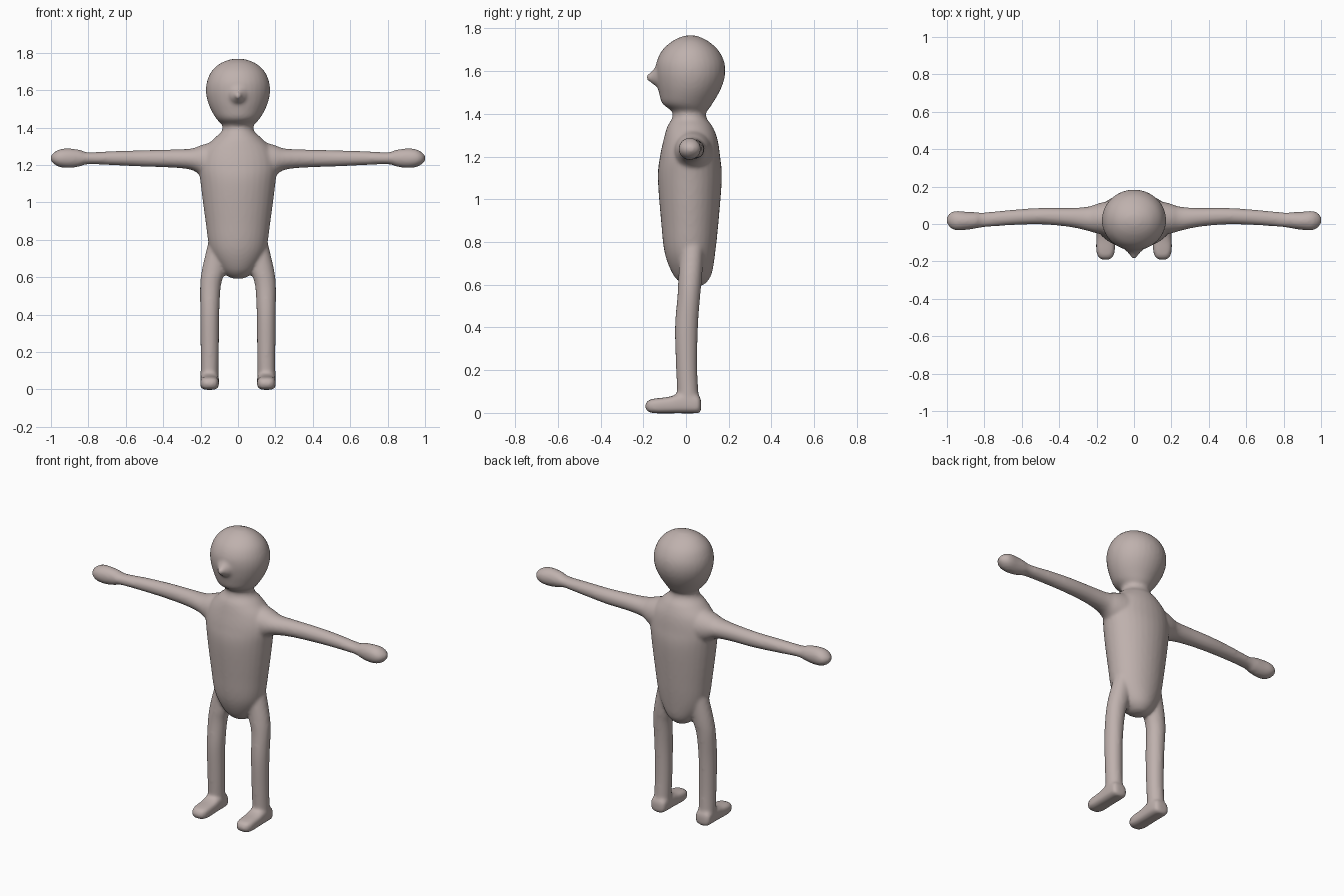
import bpy, bmesh, math
from mathutils import Vector

skin = bpy.data.materials.new("dusty_skin")
skin.diffuse_color = (0.52, 0.44, 0.42, 1)
bm = bmesh.new()
SEG = 32


def smooth_rows(rows, sub=5):
    """Catmull-Rom interpolation of the cross-section table."""
    out = []
    for i in range(len(rows) - 1):
        a, b = rows[max(i - 1, 0)], rows[i]
        c, d = rows[i + 1], rows[min(i + 2, len(rows) - 1)]
        for k in range(sub):
            t = k / sub
            out.append([0.5 * (2 * q + (r - p) * t + (2 * p - 5 * q + 4 * r - s) * t * t
                               + (3 * q - p - 3 * r + s) * t ** 3)
                        for p, q, r, s in zip(a, b, c, d)])
    return out + [list(rows[-1])]


def loft(rows, place, power=1.0):
    """Closed tube; each row is (position, u min, u max, v min, v max)."""
    rings = []
    for t, u0, u1, v0, v1 in smooth_rows(rows):
        ring = []
        for k in range(SEG):
            a = 2 * math.pi * k / SEG
            c, s = math.cos(a), math.sin(a)
            c = math.copysign(abs(c) ** power, c)
            s = math.copysign(abs(s) ** power, s)
            ring.append(bm.verts.new(place(t, (u0 + u1) / 2 + (u1 - u0) / 2 * c,
                                           (v0 + v1) / 2 + (v1 - v0) / 2 * s)))
        rings.append(ring)
    for r0, r1 in zip(rings, rings[1:]):
        for k in range(SEG):
            j = (k + 1) % SEG
            bm.faces.new((r0[k], r0[j], r1[j], r1[k]))
    bm.faces.new(rings[0][::-1])
    bm.faces.new(rings[-1])


def upright(t, u, v):
    return Vector((u, v, t))


# torso and neck
loft([(0.592, -.02, .02, .02, .06), (0.605, -.055, .055, -.02, .09), (0.65, -.10, .10, -.062, .12),
      (0.75, -.15, .15, -.10, .137), (0.9, -.174, .174, -.117, .153), (1.1, -.20, .20, -.132, .168),
      (1.2, -.21, .21, -.122, .16), (1.28, -.185, .185, -.105, .148), (1.34, -.13, .13, -.088, .125),
      (1.385, -.085, .085, -.064, .095), (1.45, -.085, .085, -.064, .095)], upright)

# head
loft([(1.395, -.06, .06, -.05, .08), (1.42, -.09, .09, -.075, .105), (1.45, -.118, .118, -.112, .125),
      (1.5, -.147, .147, -.127, .155), (1.55, -.165, .165, -.137, .176), (1.6, -.172, .172, -.142, .184),
      (1.65, -.165, .165, -.136, .177), (1.7, -.142, .142, -.11, .15), (1.74, -.10, .10, -.065, .105),
      (1.762, -.05, .05, -.02, .06), (1.768, -.012, .012, .01, .035)], upright)

# nose
loft([(-.09, -.08, .08, 1.50, 1.67), (-.135, -.05, .05, 1.525, 1.63), (-.16, -.026, .026, 1.543, 1.60),
      (-.186, -.01, .01, 1.56, 1.583)], lambda t, u, v: Vector((u, t, v)))

for side in (-1, 1):
    # arm and hand
    loft([(.08, -.07, .13, 1.10, 1.34), (.15, -.06, .12, 1.12, 1.32), (.20, -.05, .107, 1.145, 1.305),
          (.25, -.036, .092, 1.174, 1.288), (.35, -.015, .086, 1.186, 1.283), (.5, -.002, .086, 1.191, 1.279),
          (.65, -.006, .076, 1.198, 1.275), (.8, -.017, .062, 1.204, 1.268), (.845, -.024, .063, 1.192, 1.281),
          (.9, -.032, .066, 1.184, 1.288), (.95, -.034, .07, 1.188, 1.285), (.983, -.02, .06, 1.204, 1.268),
          (1.002, .008, .035, 1.226, 1.248)],
         lambda t, u, v: Vector((side * t, u, v)))
    # leg
    loft([(.03, .104, .202, -.04, .066), (.1, .104, .2, -.042, .058), (.22, .102, .2, -.047, .053),
          (.4, .1, .202, -.052, .056), (.55, .092, .203, -.04, .067), (.63, .07, .195, -.036, .075),
          (.72, .06, .175, -.03, .08), (.8, .07, .155, -.02, .08)],
         lambda t, u, v: Vector((side * u, v, t)))
    # foot
    loft([(-.19, .132, .172, .02, .042), (-.175, .112, .192, .004, .06), (-.14, .102, .202, -.002, .068),
          (-.08, .102, .202, -.002, .075), (-.03, .102, .202, -.002, .09), (.03, .102, .202, -.002, .09),
          (.06, .108, .198, -.001, .08), (.071, .125, .18, .01, .06)],
         lambda t, u, v: Vector((side * u, t, v)), 0.65)

bmesh.ops.recalc_face_normals(bm, faces=bm.faces)
mesh = bpy.data.meshes.new("body")
bm.to_mesh(mesh)
bm.free()
mesh.materials.append(skin)
body = bpy.data.objects.new("body", mesh)
bpy.context.collection.objects.link(body)

# fuse the parts into one soft skin
fuse = body.modifiers.new("fuse", 'REMESH')
fuse.mode = 'VOXEL'
fuse.voxel_size = 0.009
fuse.use_smooth_shade = True
soften = body.modifiers.new("soften", 'SMOOTH')
soften.factor = 0.5
soften.iterations = 8
